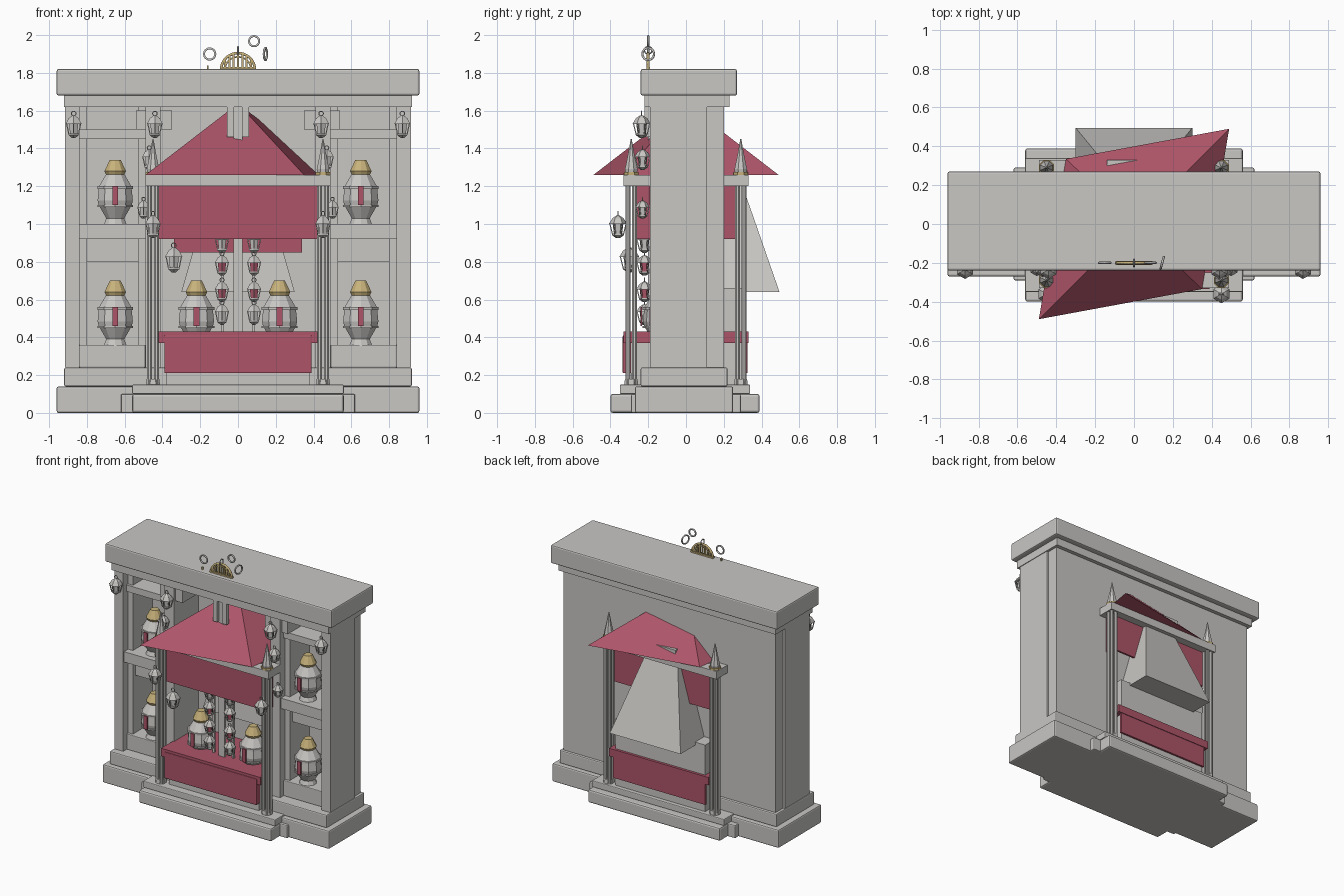
import bpy, bmesh, math
from mathutils import Vector, Matrix

cube = bpy.data.objects.get("Cube")
if cube:
    bpy.data.objects.remove(cube, do_unlink=True)


def material(name, r, g, b):
    m = bpy.data.materials.new(name)
    m.use_nodes = True
    m.diffuse_color = (r, g, b, 1)
    m.node_tree.nodes["Principled BSDF"].inputs["Base Color"].default_value = (r, g, b, 1)
    return m


STONE = material("pale_stone", .58, .57, .55)
CLOTH = material("rose_cloth", .42, .09, .14)
GOLD = material("soft_gold", .58, .45, .2)


def finish(name, bm, mat, bevel=0):
    bmesh.ops.recalc_face_normals(bm, faces=bm.faces)
    me = bpy.data.meshes.new(name)
    bm.to_mesh(me)
    bm.free()
    me.materials.append(mat)
    ob = bpy.data.objects.new(name, me)
    bpy.context.collection.objects.link(ob)
    if bevel:
        mod = ob.modifiers.new("soft_edges", "BEVEL")
        mod.width, mod.segments = bevel, 2
    return ob


def box(name, x, y, z, mat=STONE, bevel=0):
    """Box spanning three (low, high) pairs."""
    bm = bmesh.new()
    bmesh.ops.create_cube(bm, size=1)
    for v in bm.verts:
        v.co = [s[0] + (c + .5) * (s[1] - s[0]) for c, s in zip(v.co, (x, y, z))]
    return finish(name, bm, mat, bevel)


def mirrored(name, x, y, z, mat=STONE, bevel=0):
    box(name + "_left", x, y, z, mat, bevel)
    box(name + "_right", (-x[1], -x[0]), y, z, mat, bevel)


def lathe(name, profile, at, mat=STONE, sides=8):
    """Turned solid from (radius, height) pairs."""
    bm = bmesh.new()
    rings = []
    for r, h in profile:
        rings.append([bm.verts.new(Vector(at) + Vector((r * math.cos(a), r * math.sin(a), h)))
                      for a in (2 * math.pi * (i + .5) / sides for i in range(sides))])
    for a, b in zip(rings, rings[1:]):
        for i in range(sides):
            j = (i + 1) % sides
            bm.faces.new((a[i], a[j], b[j], b[i]))
    bm.faces.new(rings[0])
    bm.faces.new(rings[-1])
    return finish(name, bm, mat)


def loft(name, lower, upper, mat):
    """Closed solid between two four-cornered outlines."""
    bm = bmesh.new()
    a = [bm.verts.new(p) for p in lower]
    b = [bm.verts.new(p) for p in upper]
    for i in range(4):
        j = (i + 1) % 4
        bm.faces.new((a[i], a[j], b[j], b[i]))
    bm.faces.new(a)
    bm.faces.new(b)
    return finish(name, bm, mat)


def rect(x, y0, y1, z):
    return [(-x, y0, z), (x, y0, z), (x, y1, z), (-x, y1, z)]


def ring(name, at, r, thick, mat, turn=0, arc=2 * math.pi):
    """Upright ring or arch made from a bevelled curve."""
    cu = bpy.data.curves.new(name, "CURVE")
    cu.dimensions = "3D"
    cu.bevel_depth, cu.bevel_resolution = thick, 1
    sp = cu.splines.new("POLY")
    full = arc > 6
    n = 16
    sp.points.add(n - 1)
    rot = Matrix.Rotation(turn, 3, "Z")
    for i, p in enumerate(sp.points):
        a = arc * i / (n if full else n - 1)
        p.co = (*(Vector(at) + rot @ Vector((r * math.cos(a), 0, r * math.sin(a)))), 1)
    sp.use_cyclic_u = full
    cu.materials.append(mat)
    ob = bpy.data.objects.new(name, cu)
    bpy.context.collection.objects.link(ob)


# Plinth
box("main_plinth", (-.96, .96), (-.27, .25), (0, .14), bevel=.01)
box("plinth_step", (-.92, .92), (-.24, .22), (.14, .24), bevel=.008)
box("dais_wing", (-.62, .62), (-.29, .29), (0, .1), bevel=.008)
box("dais_lower", (-.56, .56), (-.4, .39), (0, .1), bevel=.012)
box("dais_upper", (-.56, .56), (-.35, .34), (.1, .15), bevel=.006)

# Wall with pilasters, niches and cornice
box("back_wall", (-.9, .9), (.11, .2), (.24, 1.68))
box("architrave", (-.92, .92), (-.22, .23), (1.62, 1.69))
box("cornice", (-.96, .96), (-.24, .27), (1.68, 1.82), bevel=.01)
mirrored("outer_pilaster", (.84, .915), (-.19, .11), (.24, 1.62))
mirrored("inner_pilaster", (.41, .49), (-.19, .11), (.15, 1.62))
mirrored("pilaster_capital", (.35, .54), (-.17, .11), (1.5, 1.6))
for x in ((.49, .53), (.8, .84)):
    mirrored("niche_jamb", x, (-.13, .11), (.24, 1.62))
mirrored("niche_sill", (.49, .84), (-.15, .11), (.24, .36), bevel=.005)
mirrored("niche_shelf", (.49, .84), (-.18, .11), (.92, 1.0))
mirrored("lower_lintel", (.49, .84), (-.1, .11), (.8, .92))
mirrored("upper_lintel", (.49, .84), (-.15, .11), (1.45, 1.5))

# Altar and its cloth
box("altar_table", (-.38, .38), (-.29, .3), (.15, .4))
box("altar_back_slab", (-.38, .38), (.2, .31), (.15, .66))
box("altar_cloth_top", (-.42, .42), (-.33, .33), (.37, .43), CLOTH)
box("altar_front_cloth", (-.39, .39), (-.335, -.29), (.21, .41), CLOTH, .005)
box("altar_back_cloth", (-.39, .39), (.31, .325), (.21, .38), CLOTH)

# Canopy posts, frame, finials
for sx in (-1, 1):
    for sy in (-1, 1):
        px, py = sx * .45, sy * .29
        for dx in (-.018, .018):
            for dy in (-.018, .018):
                lathe("post_shaft", [(.014, .15), (.014, 1.2)], (px + dx, py + dy, 0))
        lathe("post_foot", [(.04, 0), (.036, .03)], (px, py, .15))
        lathe("finial_collar", [(.042, 0), (.042, .02)], (px, py, 1.255), GOLD)
        lathe("finial", [(.032, 0), (.036, .03), (.018, .11), (.003, .19)], (px, py, 1.26))
for s, label in ((-1, "front"), (1, "back")):
    box(label + "_beam", (-.49, .49), sorted((s * .25, s * .33)), (1.2, 1.26))
    box(label + "_valance", (-.43, .43), sorted((s * .255, s * .27)), (.92, 1.21), CLOTH)
mirrored("side_beam", (.41, .49), (-.25, .25), (1.2, 1.26))
mirrored("side_valance", (.42, .43), (-.255, .255), (.92, 1.21), CLOTH)
box("inner_drape", (-.34, .34), (-.02, 0), (.85, 1.15), CLOTH)

# Skewed cloth roof
corners = [(-.49, -.49, 1.26), (.35, -.335, 1.26), (.49, .49, 1.26), (-.35, .335, 1.26)]
loft("canopy_roof", corners, [(x * .02, y * .02, 1.63) for x, y, z in corners], CLOTH)

# Flue hood through the rear
loft("flue_hood", rect(.3, 0, .495, .64), rect(.14, .05, .3, 1.2), STONE)
box("flue_neck", (-.14, .14), (.05, .33), (1.2, 1.33))

# Central hanging shaft
box("shaft_core", (-.025, .025), (-.2, -.18), (.43, 1.62))
mirrored("shaft_strip", (.022, .058), (-.22, -.19), (1.46, 1.65))
mirrored("shaft_rod", (.075, .09), (-.18, -.165), (.43, 1.2))


# Urns with gold lids and cloth tags
def urn(x, y, z):
    lathe("urn", [(.062, 0), (.05, .03), (.092, .1), (.098, .125), (.09, .2), (.05, .265)], (x, y, z), sides=10)
    lathe("urn_band", [(.1, .09), (.1, .1)], (x, y, z), sides=10)
    lathe("urn_rim", [(.1, .185), (.1, .2)], (x, y, z), sides=10)
    lathe("urn_lid", [(.045, .25), (.06, .28), (.03, .34)], (x, y, z), GOLD, 10)
    box("urn_tag", (x - .015, x + .015), (y - .112, y - .103), (z + .1, z + .2), CLOTH)


for s in (-1, 1):
    urn(s * .65, -.08, .36)
    urn(s * .65, -.08, 1.0)
    urn(s * .22, -.13, .36)


# Lanterns: cage of bars around a tapering core, domed top and hook
def lantern(x, y, z, k=1, core=STONE):
    lathe("lantern_roof", [(.048 * k, .06 * k), (.03 * k, .09 * k), (.008 * k, .105 * k)], (x, y, z), sides=6)
    lathe("lantern_core", [(.012 * k, -.01 * k), (.022 * k, .01 * k), (.028 * k, .06 * k)], (x, y, z), core, 6)
    lathe("lantern_base", [(.01 * k, -.015 * k), (.03 * k, 0), (.03 * k, .01 * k)], (x, y, z), sides=6)
    for i in range(6):
        a = math.pi * (i + .5) / 3
        c, s = math.cos(a) * k, math.sin(a) * k
        loft("lantern_bar", [(x + .028 * c + u, y + .028 * s + v, z) for u, v in QUAD],
             [(x + .044 * c + u, y + .044 * s + v, z + .065 * k) for u, v in QUAD], STONE)
    ring("lantern_hook", (x, y, z + .115 * k), .012 * k, .003, STONE)


QUAD = [(-.003, -.003), (.003, -.003), (.003, .003), (-.003, .003)]
for s in (-1, 1):
    lantern(s * .87, -.235, 1.47)
    lantern(s * .44, -.235, 1.47)
    lantern(s * .45, -.36, .94)
    lantern(s * .47, -.23, 1.3, .9)
    lantern(s * .5, -.23, 1.04, .8)
    for h, core in ((.48, STONE), (.6, CLOTH), (.74, CLOTH), (.86, STONE)):
        lantern(s * .085, -.22, h, .9, core)
lantern(-.34, -.3, .76, 1.1)

# Gold fan crest and loose rings on the cornice
ring("crest_arch", (0, -.2, 1.815), .09, .008, GOLD, arc=math.pi)
ring("crest_inner_arch", (0, -.2, 1.815), .07, .005, GOLD, arc=math.pi)
box("crest_base", (-.095, .095), (-.21, -.19), (1.81, 1.83), GOLD)
for i in range(-3, 4):
    x = i * .023
    top = 1.815 + math.sqrt(.088 ** 2 - x * x)
    box("crest_bar", (x - .005, x + .005), (-.207, -.193), (1.815, top), GOLD)
ring("loose_ring", (-.15, -.2, 1.9), .03, .006, STONE)
ring("loose_ring", (.085, -.2, 1.968), .027, .006, STONE)
ring("loose_ring", (.145, -.2, 1.9), .032, .006, STONE, turn=math.radians(75))
ring("loose_ring", (0, -.2, 1.92), .02, .004, STONE, turn=math.radians(90))
box("ring_hook", (-.165, -.155), (-.205, -.195), (1.81, 1.84), GOLD)
